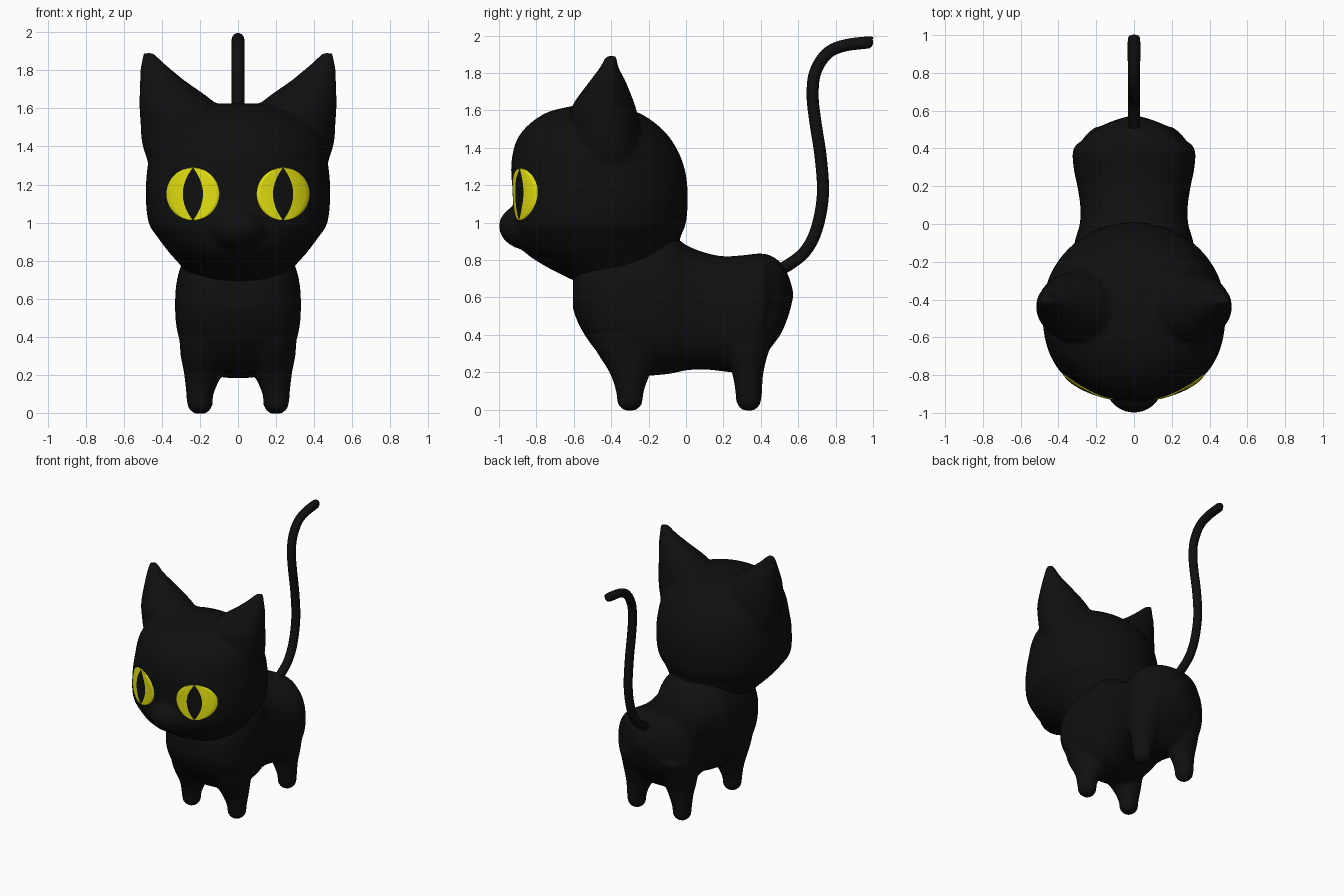
import bpy, bmesh, math
from mathutils import Matrix, Vector

default_cube = bpy.data.objects.get("Cube")
if default_cube:
    bpy.data.objects.remove(default_cube)


def material(name, colour):
    mat = bpy.data.materials.new(name)
    mat.use_nodes = True
    mat.diffuse_color = colour
    shader = mat.node_tree.nodes["Principled BSDF"]
    shader.inputs["Base Color"].default_value = colour
    shader.inputs["Roughness"].default_value = 0.8
    return mat


black = material("black fur", (0.005, 0.005, 0.005, 1))
yellow = material("yellow eye", (0.8, 0.78, 0.005, 1))


def add_object(name, data, *materials):
    obj = bpy.data.objects.new(name, data)
    bpy.context.scene.collection.objects.link(obj)
    for mat in materials:
        data.materials.append(mat)
    return obj


def smooth_path(stations, steps=6):
    """Catmull-Rom interpolation through tuples of any length."""
    result = []
    last = len(stations) - 1
    for i in range(last):
        a, b = stations[max(i - 1, 0)], stations[i]
        c, d = stations[i + 1], stations[min(i + 2, last)]
        for s in range(steps):
            t = s / steps
            result.append(tuple(
                q + 0.5 * t * (r - p + t * (2 * p - 5 * q + 4 * r - u + t * (3 * (q - r) + u - p)))
                for p, q, r, u in zip(a, b, c, d)))
    return result + [stations[last]]


def loft(bm, stations, upright, side=1, sides=48):
    """Stations: position, low edge, high edge, centre x, half width,
    squareness of the low half, squareness of the high half."""
    rings = []
    for pos, low, high, cx, width, n_low, n_high in smooth_path(stations):
        ring = []
        for k in range(sides):
            angle = math.tau * k / sides
            c, s = math.cos(angle), math.sin(angle)
            power = 2 / (n_low if s < 0 else n_high)
            x = side * (cx + width * math.copysign(abs(c) ** power, c))
            v = (low + high) / 2 + (high - low) / 2 * math.copysign(abs(s) ** power, s)
            ring.append(bm.verts.new((x, v, pos) if upright else (x, pos, v)))
        rings.append(ring)
    for r0, r1 in zip(rings, rings[1:]):
        for k in range(sides):
            j = (k + 1) % sides
            bm.faces.new((r0[k], r0[j], r1[j], r1[k]))
    bm.faces.new(rings[0])
    bm.faces.new(rings[-1])


def blended_object(name, bm):
    """Fuse the overlapping lofts into one soft skin."""
    bmesh.ops.recalc_face_normals(bm, faces=bm.faces)
    mesh = bpy.data.meshes.new(name)
    bm.to_mesh(mesh)
    bm.free()
    obj = add_object(name, mesh, black)
    remesh = obj.modifiers.new("fuse", 'REMESH')
    remesh.mode = 'VOXEL'
    remesh.voxel_size = 0.015
    remesh.use_smooth_shade = True
    soften = obj.modifiers.new("soften", 'SMOOTH')
    soften.factor = 0.5
    soften.iterations = 6
    return obj


# Head: skull, muzzle and ears
bm = bmesh.new()
skull = [(0.69, -.60, -.10, .25, 2), (0.76, -.74, -.06, .29, 2), (0.84, -.86, -.04, .36, 2.3),
         (0.92, -.90, -.03, .42, 2.5), (1.0, -.915, 0, .47, 2.6), (1.15, -.925, .01, .485, 2.4),
         (1.3, -.935, -.01, .475, 2.1), (1.43, -.91, -.07, .45, 2), (1.52, -.845, -.15, .39, 2),
         (1.59, -.74, -.26, .28, 2), (1.625, -.6, -.4, .12, 2)]
loft(bm, [(z, f, b, 0, w, n, 2) for z, f, b, w, n in skull], True)
bmesh.ops.create_icosphere(bm, subdivisions=4, radius=1, matrix=(
    Matrix.Translation((0, -.83, .98)) @ Matrix.Diagonal((.16, .17, .13, 1))))
ear = [(1.2, -.55, -.25, .33, .10), (1.4, -.6, -.25, .30, .20), (1.52, -.62, -.25, .295, .217),
       (1.62, -.61, -.27, .315, .203), (1.75, -.52, -.32, .40, .115),
       (1.83, -.46, -.36, .445, .065), (1.89, -.43, -.37, .47, .028)]
for side in (1, -1):
    loft(bm, [(*row, 2, 2) for row in ear], True, side)
head = blended_object("head", bm)

# Torso and four short legs
bm = bmesh.new()
torso = [(-.605, .54, .70, .12), (-.57, .45, .8, .22), (-.5, .34, .85, .29), (-.4, .24, .9, .325),
         (-.25, .185, .95, .33), (-.1, .19, .95, .315), (0, .21, .88, .287), (.1, .215, .84, .285),
         (.2, .205, .82, .3), (.3, .2, .825, .32), (.4, .26, .835, .32), (.46, .34, .82, .25),
         (.51, .41, .78, .19), (.55, .51, .71, .1), (.573, .6, .63, .02)]
loft(bm, [(y, low, high, 0, w, 2.5, 2.5) for y, low, high, w in torso], False)
front_leg = [(-.005, -.33, -.27, .2, .03), (.03, -.365, -.235, .2, .064), (.1, -.375, -.225, .2, .072),
             (.2, -.41, -.19, .185, .098), (.35, -.5, -.15, .17, .135), (.5, -.54, -.1, .16, .16)]
back_leg = [(-.005, .305, .365, .2, .03), (.03, .272, .398, .2, .064), (.1, .263, .407, .2, .072),
            (.2, .245, .415, .185, .098), (.33, .2, .45, .17, .135), (.5, .15, .53, .15, .15)]
for side in (1, -1):
    for leg in (front_leg, back_leg):
        loft(bm, [(*row, 2, 2) for row in leg], True, side)
blended_object("torso_and_legs", bm)

# Tail: a tube swept along an S-curve with a rounded tip
path = [(.45, .72, 1), (.55, .775, 1), (.64, .85, 1), (.70, .97, 1), (.732, 1.15, 1), (.72, 1.35, 1),
        (.69, 1.55, 1), (.677, 1.68, 1), (.69, 1.8, 1), (.75, 1.9, 1), (.84, 1.945, 1),
        (.97, 1.963, 1), (.99, 1.964, .8), (1, 1.964, .3)]
curve = bpy.data.curves.new("tail", 'CURVE')
curve.dimensions = '3D'
curve.bevel_depth = 0.033
curve.bevel_resolution = 5
curve.use_fill_caps = True
spline = curve.splines.new('POLY')
points = smooth_path(path)
spline.points.add(len(points) - 1)
spline.use_smooth = True
for point, (y, z, radius) in zip(spline.points, points):
    point.co = (0, y, z, 1)
    point.radius = radius
add_object("tail", curve, black)

# Eyes: thin plates laid on the face, with slit pupils as their middle columns
bpy.context.view_layer.update()
face_surface = head.evaluated_get(bpy.context.evaluated_depsgraph_get())
EYE_X, EYE_Z, EYE_R, PUPIL_R = 0.237, 1.15, 0.139, 0.053
ROWS, SIDE_COLS, PUPIL_COLS = 32, 8, 6


def eye_point(x, z, lift):
    hit, spot, normal, index = face_surface.ray_cast(Vector((x, -2, z)), Vector((0, 1, 0)))
    return (x, (spot.y if hit else -.88) - lift, z)


def make_eye(name, side):
    bm = bmesh.new()
    grid = []
    for r in range(ROWS + 1):
        t = math.sin(math.pi * 0.49 * (2 * r / ROWS - 1))
        outer, slit = EYE_R * math.sqrt(1 - t * t), PUPIL_R * (1 - t * t)
        xs = [-outer + (outer - slit) * k / SIDE_COLS for k in range(SIDE_COLS)]
        xs += [-slit + 2 * slit * k / PUPIL_COLS for k in range(PUPIL_COLS)]
        xs += [slit + (outer - slit) * k / SIDE_COLS for k in range(SIDE_COLS + 1)]
        row = []
        for c, x in enumerate(xs):
            rim = r in (0, ROWS) or c in (0, len(xs) - 1)
            row.append(bm.verts.new(eye_point(side * EYE_X + x, EYE_Z + EYE_R * t,
                                              0 if rim else 0.008)))
        grid.append(row)
    for low, high in zip(grid, grid[1:]):
        for c in range(len(low) - 1):
            face = bm.faces.new((low[c], low[c + 1], high[c + 1], high[c]))
            face.smooth = True
            face.material_index = int(SIDE_COLS <= c < SIDE_COLS + PUPIL_COLS)
    mesh = bpy.data.meshes.new(name)
    bm.to_mesh(mesh)
    bm.free()
    add_object(name, mesh, yellow, black)


make_eye("left_eye", 1)
make_eye("right_eye", -1)
